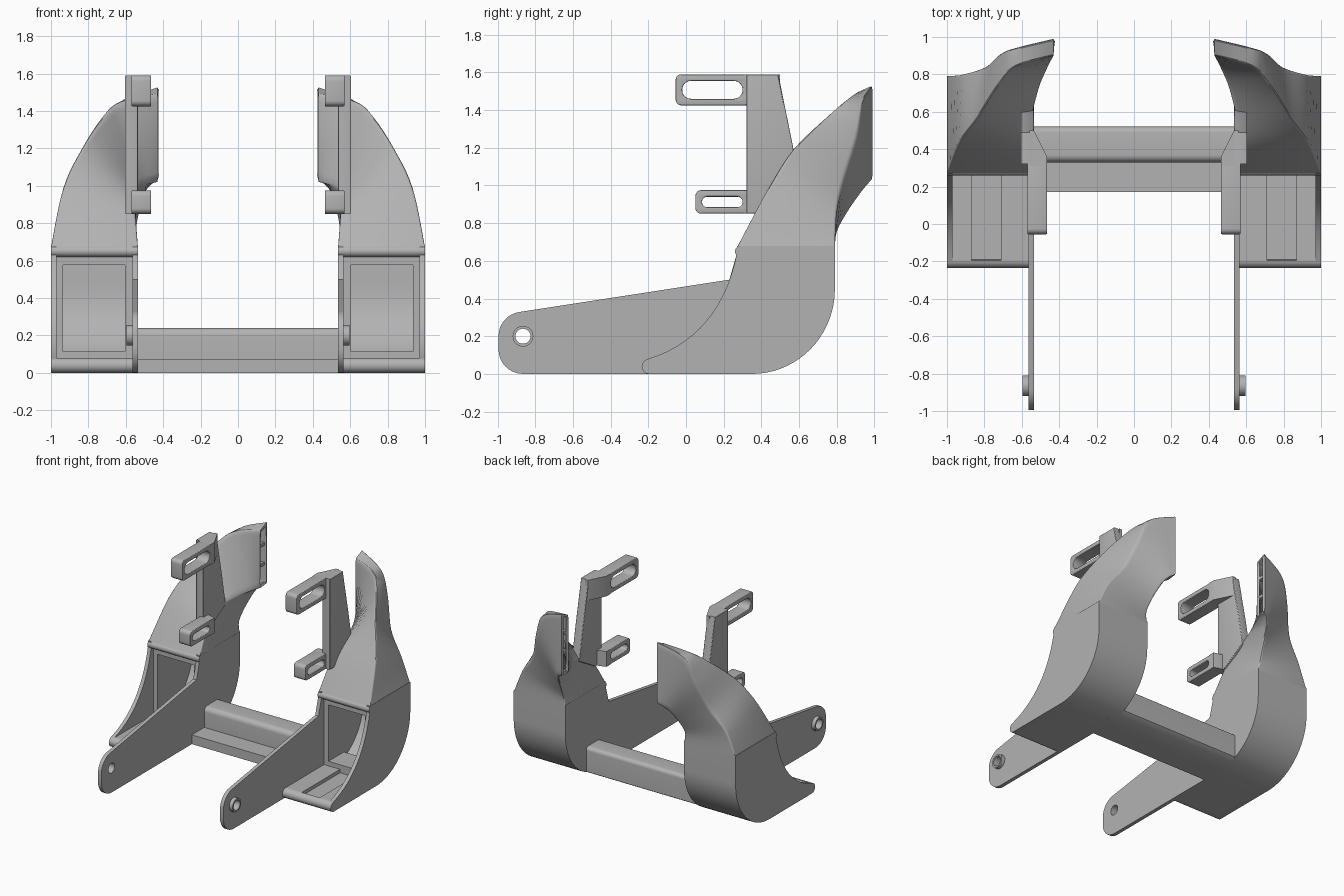
import bpy, bmesh, math
from mathutils import Vector, Matrix

cube = bpy.data.objects.get("Cube")
if cube:
    bpy.data.objects.remove(cube, do_unlink=True)

grey = bpy.data.materials.new("plain grey")
grey.use_nodes = True
grey.diffuse_color = (0.45, 0.45, 0.45, 1)
grey.node_tree.nodes["Principled BSDF"].inputs["Base Color"].default_value = (0.45, 0.45, 0.45, 1)

YZ = Matrix(((0, 0, 1, 0), (1, 0, 0, 0), (0, 1, 0, 0), (0, 0, 0, 1)))  # profile drawn in y, z
XY = Matrix.Identity(4)                                                # profile drawn in x, y


def finish(name, data, mirror=True, wall=0):
    """Apply wall thickness and mirroring, then shade by angle."""
    ob = bpy.data.objects.new(name, data)
    bpy.context.collection.objects.link(ob)
    if wall:
        mod = ob.modifiers.new("wall", 'SOLIDIFY')
        mod.thickness, mod.offset = wall, -1
    if mirror:
        mod = ob.modifiers.new("mirror", 'MIRROR')
        mod.use_mirror_merge = False
    deps = bpy.context.evaluated_depsgraph_get()
    mesh = bpy.data.meshes.new_from_object(ob.evaluated_get(deps))
    bpy.data.objects.remove(ob, do_unlink=True)
    mesh.materials.clear()
    mesh.materials.append(grey)
    for p in mesh.polygons:
        p.use_smooth = True
    mesh.set_sharp_from_angle(angle=math.radians(28))
    ob = bpy.data.objects.new(name, mesh)
    bpy.context.collection.objects.link(ob)
    return ob


def prism(name, loops, a, b, frame=YZ, bevel=0, mirror=True):
    """Extrude an outline (and hole outlines) from a to b along the frame's third axis."""
    cu = bpy.data.curves.new(name, 'CURVE')
    cu.dimensions, cu.fill_mode = '2D', 'BOTH'
    cu.extrude = (b - a) / 2 - bevel
    cu.bevel_depth, cu.offset, cu.bevel_resolution = bevel, -bevel, 2
    for pts in loops:
        sp = cu.splines.new('POLY')
        sp.points.add(len(pts) - 1)
        for q, p in zip(sp.points, pts):
            q.co = (p[0], p[1], 0, 1)
        sp.use_cyclic_u = True
    tmp = bpy.data.objects.new(name, cu)
    bpy.context.collection.objects.link(tmp)
    deps = bpy.context.evaluated_depsgraph_get()
    mesh = bpy.data.meshes.new_from_object(tmp.evaluated_get(deps))
    bpy.data.objects.remove(tmp, do_unlink=True)
    mesh.transform(frame @ Matrix.Translation((0, 0, (a + b) / 2)))
    bm = bmesh.new()
    bm.from_mesh(mesh)
    bmesh.ops.remove_doubles(bm, verts=bm.verts, dist=1e-5)
    bmesh.ops.recalc_face_normals(bm, faces=bm.faces)
    bm.to_mesh(mesh)
    bm.free()
    return finish(name, mesh, mirror)


def arc(cx, cy, rx, ry, a0, a1, n=12):
    return [(cx + rx * math.cos(math.radians(a0 + (a1 - a0) * i / n)),
             cy + ry * math.sin(math.radians(a0 + (a1 - a0) * i / n))) for i in range(n + 1)]


def circle(cx, cy, r):
    return arc(cx, cy, r, r, 0, 345, 23)


def bezier(p, q, r, n=14):
    p, q, r = Vector(p), Vector(q), Vector(r)
    return [tuple(p.lerp(q, i / n).lerp(q.lerp(r, i / n), i / n)) for i in range(n + 1)]


def rounded(x0, x1, y0, y1, r):
    return (arc(x0 + r, y0 + r, r, r, 180, 270, 6) + arc(x1 - r, y0 + r, r, r, 270, 360, 6)
            + arc(x1 - r, y1 - r, r, r, 0, 90, 6) + arc(x0 + r, y1 - r, r, r, 90, 180, 6))


def box(name, x, y, z):
    prism(name, [[(y[0], z[0]), (y[1], z[0]), (y[1], z[1]), (y[0], z[1])]], x[0], x[1])


# Shared side outlines of the scoop
back = arc(0.35, 0.45, 0.44, 0.45, -90, 0, 18) + [(0.79, 0.68)]
mouth = bezier((0.27, 0.64), (0.18, 0.2), (-0.2, 0.08))
lip = arc(-0.195, 0.04, 0.04, 0.04, 90, 270, 8)
hole = circle(-0.865, 0.2, 0.04)

# Scoop side plates, the inner one carrying the mounting arm
prism("scoop_outer_side", [back + [(0.27, 0.68)] + mouth + lip], 0.97, 1.0)
arm = arc(-0.865, 0.2, 0.13, 0.13, 98, 180, 8) + arc(-0.865, 0.13, 0.13, 0.13, 180, 270, 8)
prism("inner_side_and_arm", [back + [(0.27, 0.68), (0.27, 0.64), (0.23, 0.5)] + arm, hole], 0.535, 0.565)
prism("arm_boss", [circle(-0.865, 0.2, 0.055), hole], 0.56, 0.595)

# Inner duct frame, set back behind the mouth
liner = [p for p in back[:-1] if p[0] > 0.36] + [(0.78, 0.6), (0.3, 0.6), (0.3, 0.03)]
for a, b in ((0.56, 0.605), (0.935, 0.975)):
    prism("inner_frame_side", [liner], a, b)
box("inner_frame_top", (0.565, 0.975), (0.3, 0.36), (0.575, 0.68))
box("inner_frame_sill", (0.565, 0.975), (0.3, 0.5), (0.04, 0.115))

# Bottom and back sheet
path = [(-0.195, 0.0)] + back
bm = bmesh.new()
rows = [[bm.verts.new((x, y, z)) for x in (0.56, 0.975)] for y, z in path]
for r, s in zip(rows, rows[1:]):
    bm.faces.new((r[1], r[0], s[0], s[1]))
sheet = bpy.data.meshes.new("scoop_back_sheet")
bm.to_mesh(sheet)
bm.free()
finish("scoop_back_sheet", sheet, wall=0.04)

# Floor with a shallow channel, and rounded mouth lips
for a, b in ((0.56, 0.71), (0.87, 0.975)):
    box("floor_strip", (a, b), (-0.2, 0.31), (0.03, 0.078))
prism("floor_pad", [lip + [(0.35, 0.0), (0.35, 0.05), (-0.19, 0.05)]], 0.56, 0.975)
prism("mouth_top_lip", [circle(0.29, 0.65, 0.03)], 0.535, 1.0)

# Upper duct: corners are inner front, outer front, outer back, inner back
sections = [
    [(0.535, 0.27, 0.67), (1.0, 0.27, 0.67), (1.0, 0.79, 0.67), (0.535, 0.79, 0.67)],
    [(0.55, 0.40, 0.88), (0.935, 0.44, 0.99), (0.92, 0.80, 0.86), (0.545, 0.80, 0.75)],
    [(0.55, 0.54, 0.97), (0.84, 0.57, 1.20), (0.80, 0.84, 1.03), (0.53, 0.85, 0.84)],
    [(0.51, 0.71, 1.00), (0.73, 0.74, 1.37), (0.72, 0.91, 1.26), (0.50, 0.93, 0.95)],
    [(0.475, 0.80, 1.01), (0.63, 0.84, 1.45), (0.64, 0.94, 1.44), (0.47, 0.97, 1.00)],
    [(0.43, 0.90, 1.02), (0.43, 0.90, 1.49), (0.43, 0.99, 1.53), (0.43, 0.99, 1.03)],
]
sections = [[Vector(c) for c in s] for s in sections]


def blend(t):
    """Smooth section between the key sections."""
    i = min(int(t), len(sections) - 2)
    u = t - i
    keys = [sections[max(0, min(len(sections) - 1, i + k))] for k in (-1, 0, 1, 2)]
    return [0.5 * (2 * b + (c - a) * u + (2 * a - 5 * b + 4 * c - d) * u ** 2
                   + (3 * b - a - 3 * c + d) * u ** 3) for a, b, c, d in zip(*keys)]


bm = bmesh.new()
rings = []
STEPS = 5
for k in range((len(sections) - 1) * STEPS + 1):
    t = k / STEPS
    cs, f, ring = blend(t), 0.01 + 0.03 * min(t, 3), []
    for j, c in enumerate(cs):
        p, n = c.lerp(cs[j - 1], f), c.lerp(cs[(j + 1) % 4], f)
        for s in range(5):
            u = s / 4
            ring.append(bm.verts.new(p.lerp(c, u).lerp(c.lerp(n, u), u)))
    rings.append(ring)
for r, s in zip(rings, rings[1:]):
    for j in range(len(r)):
        m = (j + 1) % len(r)
        bm.faces.new((r[j], r[m], s[m], s[j]))
duct = bpy.data.meshes.new("upper_duct")
bm.to_mesh(duct)
bm.free()
finish("upper_duct", duct, wall=0.02)

# Dividers in the narrow outlet
for z in (1.18, 1.34):
    box("outlet_divider", (0.44, 0.47), (0.905, 0.975), (z, z + 0.025))

# Bracket post, slotted tabs and their angled roots
prism("bracket_post", [[(0.32, 0.85), (0.4, 0.85), (0.61, 0.97), (0.565, 1.22), (0.49, 1.59), (0.32, 1.59)]],
      0.535, 0.605, bevel=0.008)
for y, z0, z1, end in ((-0.055, 1.425, 1.59, 0.5), (0.05, 0.85, 0.975, 0.38)):
    r = (z1 - z0) / 2 - 0.035
    slot = rounded(y + 0.035, 0.3, z0 + 0.035, z1 - 0.035, r - 0.001)
    prism("slotted_tab", [rounded(y, 0.34, z0, z1, 0.03), slot], 0.465, 0.57, bevel=0.006)
    prism("tab_root", [[(0.465, 0.31), (0.56, 0.31), (0.56, end), (0.535, end), (0.465, 0.36)]], z0, z1, frame=XY)

# Stepped cross beam joining both sides, its rear foot following the scoop's curve
beam = ([(0.17, 0.0)] + [p for p in back if p[0] < 0.52] + [(0.52, 0.04)]
        + arc(0.49, 0.21, 0.03, 0.03, 0, 90, 6)
        + arc(0.37, 0.2, 0.04, 0.04, 90, 180, 6) + [(0.33, 0.075), (0.17, 0.075)])
prism("cross_beam", [beam], -0.54, 0.54, mirror=False)
